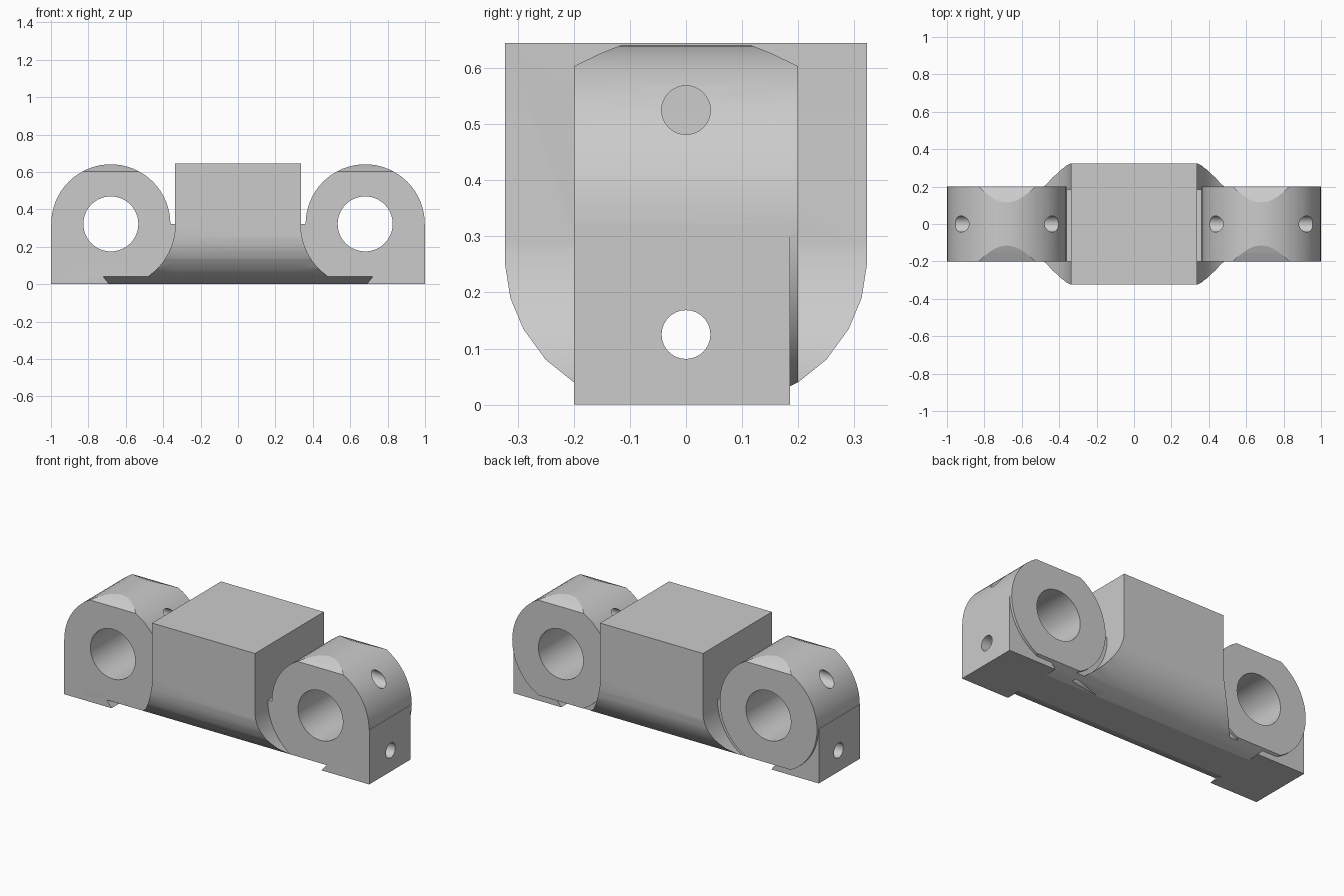
import bpy, bmesh, math
from mathutils import Matrix, Vector

cube = bpy.data.objects.get("Cube")
if cube:
    bpy.data.objects.remove(cube, do_unlink=True)

grey = bpy.data.materials.new("plain grey")
grey.use_nodes = True
grey.diffuse_color = (0.6, 0.6, 0.6, 1)
grey.node_tree.nodes["Principled BSDF"].inputs["Base Color"].default_value = (0.6, 0.6, 0.6, 1)

MID = 0.3225          # height of the bore axis
BORE_X = 0.68         # distance of each bore from the centre


def make(name, bm):
    bmesh.ops.recalc_face_normals(bm, faces=bm.faces)
    mesh = bpy.data.meshes.new(name)
    bm.to_mesh(mesh)
    bm.free()
    mesh.materials.append(grey)
    ob = bpy.data.objects.new(name, mesh)
    bpy.context.collection.objects.link(ob)
    return ob


def box(name, lo, hi):
    bm = bmesh.new()
    bmesh.ops.create_cube(bm, size=1)
    for v in bm.verts:
        v.co = Vector([lo[i] if v.co[i] < 0 else hi[i] for i in range(3)])
    return make(name, bm)


def cylinder(name, axis, centre, radius, length, segments=64):
    bm = bmesh.new()
    turn = Matrix.Rotation(math.pi / 2, 4, 'X' if axis == 'Y' else 'Y')
    bmesh.ops.create_cone(bm, cap_ends=True, segments=segments, radius1=radius,
                          radius2=radius, depth=length,
                          matrix=Matrix.Translation(centre) @ turn)
    return make(name, bm)


def prism_x(name, profile, half, slant=0.0):
    """Extrude a (y, z) profile along x; slant widens the ends with height."""
    bm = bmesh.new()
    ends = [[bm.verts.new((s * (half + slant * z), y, z)) for y, z in profile] for s in (-1, 1)]
    for ring in ends:
        bm.faces.new(ring)
    n = len(profile)
    for i in range(n):
        j = (i + 1) % n
        bm.faces.new((ends[0][i], ends[0][j], ends[1][j], ends[1][i]))
    return make(name, bm)


def combine(target, other, operation):
    mod = target.modifiers.new("combine", 'BOOLEAN')
    mod.operation = operation
    mod.solver = 'EXACT'
    mod.object = other
    bpy.ops.object.select_all(action='DESELECT')
    bpy.context.view_layer.objects.active = target
    target.select_set(True)
    bpy.ops.object.modifier_apply(modifier=mod.name)
    bpy.data.objects.remove(other, do_unlink=True)


# rounded underside shared by the body and the eyes
ROUND = [(0.11, 0), (0.155, 0.018), (0.2, 0.04), (0.25, 0.08),
         (0.29, 0.135), (0.313, 0.19), (0.3225, 0.25)]
mirrored = [(-y, z) for y, z in reversed(ROUND)]

# central block with rounded bottom
block = prism_x("bearing_block", mirrored + ROUND + [(0.3225, 0.645), (-0.3225, 0.645)], 0.337)

# low rounded skirt that flares out under the eyes
skirt = prism_x("skirt", mirrored + ROUND + [(0.3225, MID), (-0.3225, MID)], 0.6)
for s in (-1, 1):
    combine(skirt, cylinder("clearance", 'Y', (s * BORE_X, 0, MID), 0.345, 1, 96), 'DIFFERENCE')
combine(block, skirt, 'UNION')

# the two end eyes: square foot plus round eye with softened rims
full = mirrored + ROUND + [(y, 0.643 - z) for y, z in reversed(ROUND)] \
    + [(y, 0.643 - z) for y, z in reversed(mirrored)]
for s in (-1, 1):
    eye = cylinder("eye", 'Y', (s * BORE_X, 0, MID), 0.3185, 0.4)
    combine(eye, prism_x("rim_shape", full, 1.2), 'INTERSECT')
    x0, x1 = sorted((s * 0.33, s * 1.0))
    foot = box("foot", (x0, -0.2, 0), (x1, 0.185, MID))
    # undercut along the lower edges of the foot
    for side in (-1, 1):
        notch = [(side * y, z) for y, z in
                 [(0.07, -0.018), (0.11, 0), (0.155, 0.018), (0.2, 0.04), (0.25, 0.04), (0.25, -0.018)]]
        combine(foot, prism_x("notch", notch, 0.688, 0.8), 'DIFFERENCE')
    combine(foot, eye, 'UNION')
    combine(block, foot, 'UNION')

# main bores and upper cross holes
for s in (-1, 1):
    combine(block, cylinder("bore", 'Y', (s * BORE_X, 0, MID), 0.147, 1), 'DIFFERENCE')
    combine(block, cylinder("upper_hole", 'X', (s * 0.77, 0, 0.525), 0.0435, 0.85, 32), 'DIFFERENCE')
# long lower hole through the whole length
combine(block, cylinder("lower_hole", 'X', (0, 0, 0.125), 0.0435, 2.4, 32), 'DIFFERENCE')

bpy.ops.object.select_all(action='DESELECT')
bpy.context.view_layer.objects.active = block
block.select_set(True)
bpy.ops.object.shade_smooth_by_angle(angle=math.radians(20))
